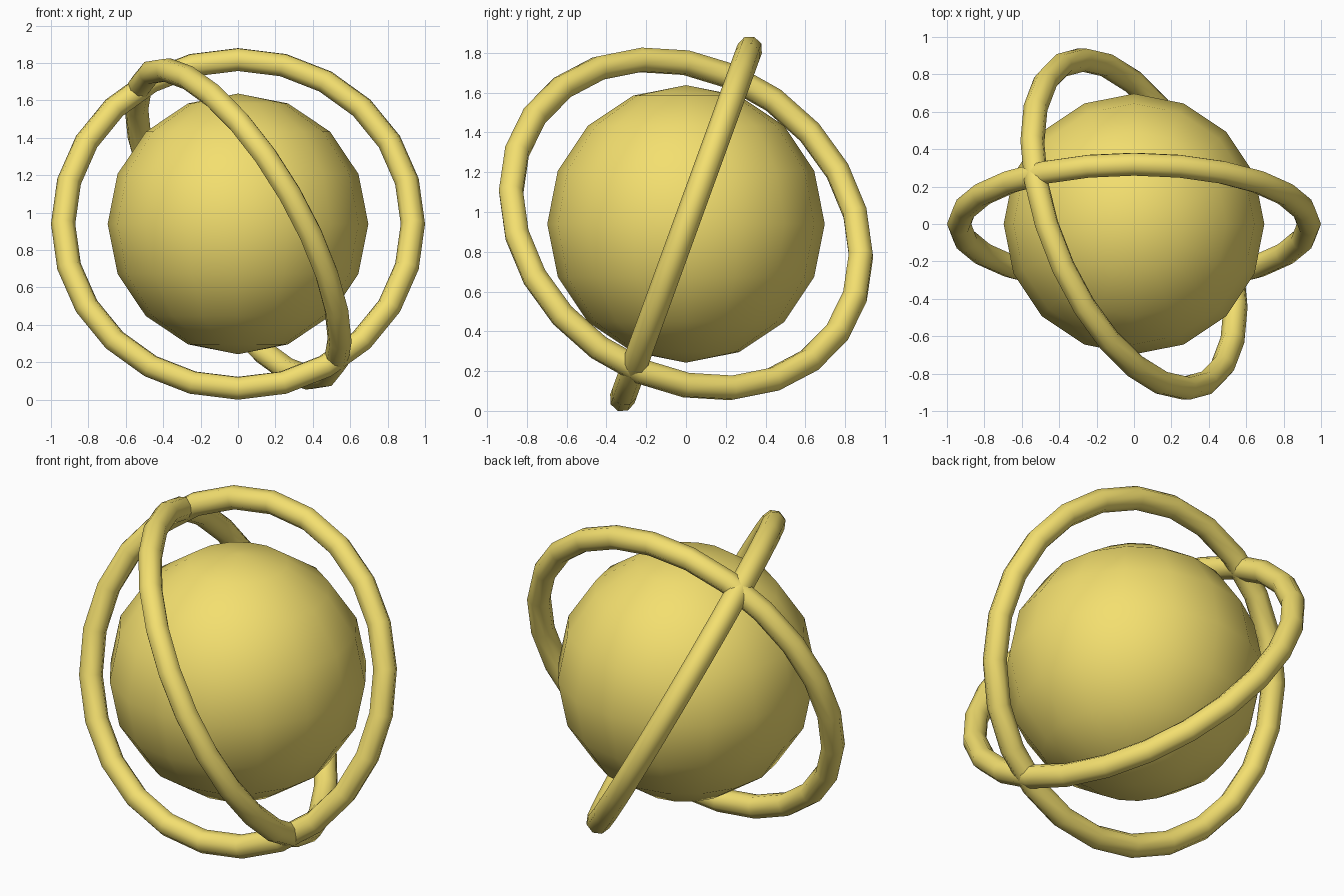
import bpy
from math import radians

if "Cube" in bpy.data.objects:
    bpy.data.objects.remove(bpy.data.objects["Cube"])

CENTRE = (0, 0, 0.94)

gold = bpy.data.materials.new("gold")
gold.diffuse_color = (0.9, 0.74, 0.16, 1)
gold.use_nodes = True
gold.node_tree.nodes["Principled BSDF"].inputs["Base Color"].default_value = gold.diffuse_color


def finish(name):
    """Name, colour and smooth the newly added part."""
    ob = bpy.context.object
    ob.name = name
    ob.data.materials.append(gold)
    bpy.ops.object.shade_smooth()
    return ob


# Central low-poly ball
bpy.ops.mesh.primitive_uv_sphere_add(segments=16, ring_count=8, radius=0.697,
                                     location=CENTRE)
finish("core_sphere")

# Two tilted orbit rings crossing each other
for name, tilt in (("upright_ring", (70, 0, 0)),
                   ("slanted_ring", (-20, 60, 0))):
    bpy.ops.mesh.primitive_torus_add(major_segments=24, minor_segments=8,
                                     major_radius=0.935, minor_radius=0.065,
                                     location=CENTRE,
                                     rotation=[radians(a) for a in tilt])
    finish(name)
